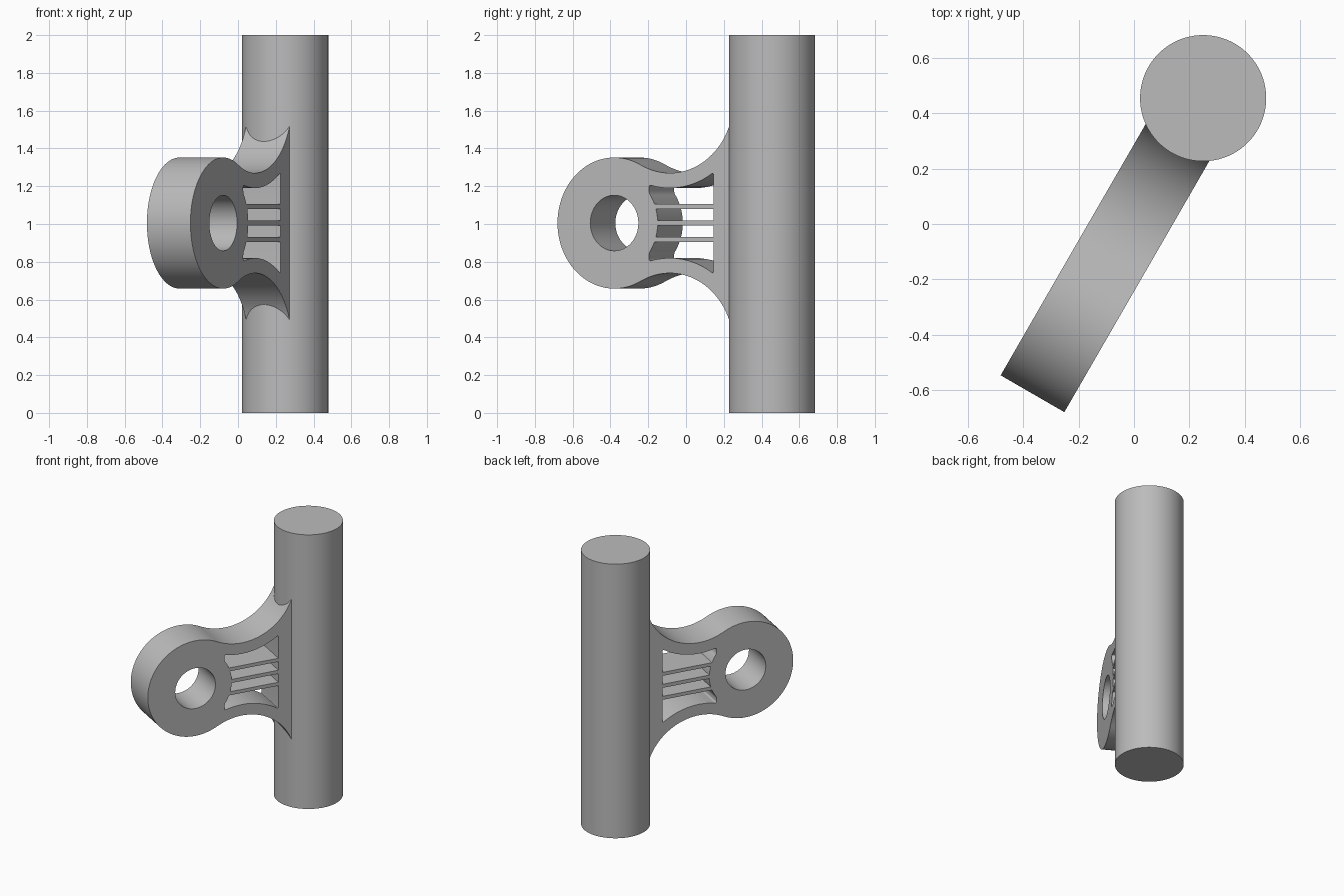
import bpy
from math import cos, sin, pi, atan2, acos, asin, sqrt
from mathutils import Matrix, Vector

if "Cube" in bpy.data.objects:
    bpy.data.objects.remove(bpy.data.objects["Cube"], do_unlink=True)

grey = bpy.data.materials.new("plain grey")
grey.use_nodes = True
grey.diffuse_color = (0.5, 0.5, 0.5, 1)
grey.node_tree.nodes["Principled BSDF"].inputs["Base Color"].default_value = (0.5, 0.5, 0.5, 1)

MID = 1.005                      # height of the symmetry plane
RING = Vector((0.887, 0))        # ring centre, measured out from the post axis
RING_R, HOLE_R, HALF = 0.347, 0.147, 0.133
NECK = Vector((0.548, 0.655))    # centre of the concave neck curve
NECK_R, WALL = 0.39, 0.08
POST_R = 0.228


def arc(c, r, a0, a1, n):
    return [c + r * Vector((cos(a0 + (a1 - a0) * i / n), sin(a0 + (a1 - a0) * i / n)))
            for i in range(n + 1)]


def flip(points):
    return [Vector((p.x, -p.y)) for p in reversed(points)]


def round_corner(points, i, d):
    """Replace one corner by a small curve."""
    p, a, b = points[i], points[i - 1], points[(i + 1) % len(points)]
    s, e = p + (a - p).normalized() * d, p + (b - p).normalized() * d
    curve = [s * (1 - t) ** 2 + p * 2 * t * (1 - t) + e * t * t for t in (k / 5 for k in range(6))]
    return points[:i] + curve + points[i + 1:]


def finish(obj, name):
    obj.name = name
    obj.data.materials.clear()
    obj.data.materials.append(grey)
    bpy.ops.object.select_all(action="DESELECT")
    obj.select_set(True)
    bpy.context.view_layer.objects.active = obj
    bpy.ops.object.shade_smooth_by_angle(angle=pi / 6)


# Post
bpy.ops.mesh.primitive_cylinder_add(vertices=128, radius=POST_R, depth=2, location=(0.25, 0.455, 1))
finish(bpy.context.object, "post")

# Arm outline: neck curve flowing into the ring, mirrored top to bottom
to_neck = NECK - RING
join = atan2(to_neck.y, to_neck.x)
ring_half = arc(RING, RING_R, 0, join, 48)
neck = arc(NECK, NECK_R, join - pi, -pi + asin(0.1 / NECK_R), 40)
upper = ring_half + neck[1:] + [Vector((0.05, neck[-1].y))]
outline = upper + flip(upper)[:-1]

# Windows between the bars
LEFT, TIP, SLOT_R = 0.281, 0.675, 0.265
in_ring = lambda z: RING.x - sqrt(SLOT_R ** 2 - z * z)


def ring_edge(z0, z1, n):
    return arc(RING, SLOT_R, pi - asin(z0 / SLOT_R), pi - asin(z1 / SLOT_R), n)


tip_z = sqrt(SLOT_R ** 2 - (RING.x - TIP) ** 2)
edge = ring_edge(0.1, tip_z, 3)
r = NECK_R + WALL
roof = arc(NECK, r, -acos((TIP - NECK.x) / r), -acos((LEFT - NECK.x) / r), 10)
big = [Vector((LEFT, 0.1))] + edge + roof
for corner in (len(big) - 1, len(edge) + 1, len(edge)):
    big = round_corner(big, corner, 0.014)
small = [Vector((LEFT, 0.013))] + ring_edge(0.013, 0.075, 6) + [Vector((LEFT, 0.075))]
loops = [outline, arc(RING, HOLE_R, 0, 2 * pi, 64)[:-1], big, flip(big), small, flip(small)]

# Arm as one filled, extruded profile
curve = bpy.data.curves.new("arm", "CURVE")
curve.dimensions = "2D"
curve.fill_mode = "BOTH"
curve.extrude = HALF
for loop in loops:
    spline = curve.splines.new("POLY")
    spline.points.add(len(loop) - 1)
    for point, p in zip(spline.points, loop):
        point.co = (p.x, p.y, 0, 1)
    spline.use_cyclic_u = True
arm = bpy.data.objects.new("arm", curve)
bpy.context.collection.objects.link(arm)
out = Vector((-0.5, -sqrt(0.75), 0))
up = Vector((0, 0, 1))
turn = Matrix((out, up, out.cross(up))).transposed().to_4x4()
arm.matrix_world = Matrix.Translation((0.25, 0.455, MID)) @ turn
bpy.ops.object.select_all(action="DESELECT")
arm.select_set(True)
bpy.context.view_layer.objects.active = arm
bpy.ops.object.convert(target="MESH")
finish(bpy.context.object, "pierced_arm_with_ring")
